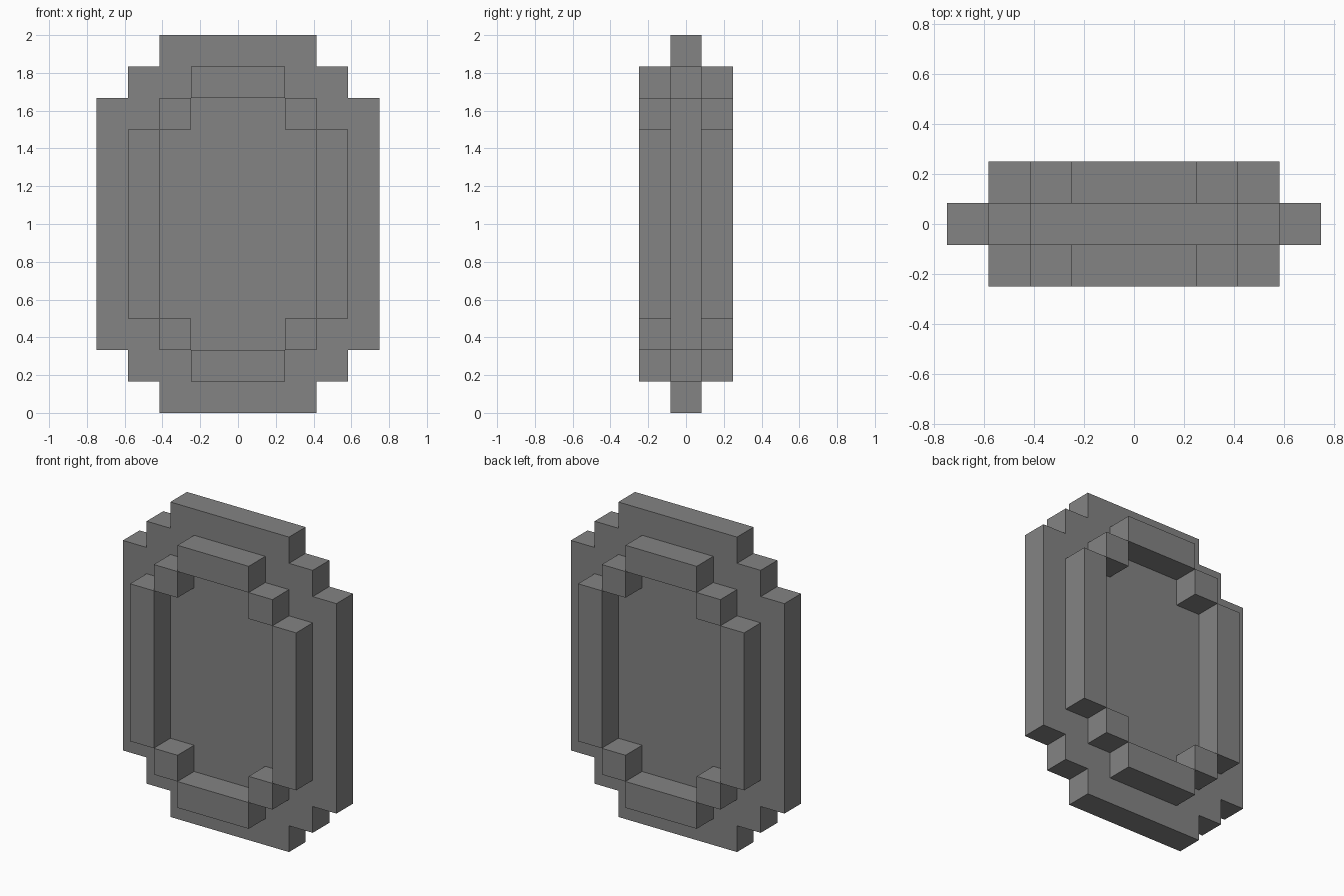
import bpy
import bmesh

U = 1 / 6  # one block of the stepped grid

if "Cube" in bpy.data.objects:
    bpy.data.objects.remove(bpy.data.objects["Cube"], do_unlink=True)

grey = bpy.data.materials.new("plain grey")
grey.use_nodes = True
grey.diffuse_color = (0.23, 0.23, 0.23, 1)
bsdf = grey.node_tree.nodes["Principled BSDF"]
bsdf.inputs["Base Color"].default_value = grey.diffuse_color
bsdf.inputs["Roughness"].default_value = 0.9


def prism(name, outline, y0, y1):
    """Extrude an x-z outline, given in blocks, from depth y0 to y1."""
    bm = bmesh.new()
    face = bm.faces.new([bm.verts.new((x * U, y0 * U, z * U)) for x, z in outline])
    extruded = bmesh.ops.extrude_face_region(bm, geom=[face])["geom"]
    verts = [v for v in extruded if isinstance(v, bmesh.types.BMVert)]
    bmesh.ops.translate(bm, verts=verts, vec=(0, (y1 - y0) * U, 0))
    bmesh.ops.recalc_face_normals(bm, faces=bm.faces)
    mesh = bpy.data.meshes.new(name)
    bm.to_mesh(mesh)
    bm.free()
    mesh.materials.append(grey)
    obj = bpy.data.objects.new(name, mesh)
    bpy.context.collection.objects.link(obj)


def bar(name, x0, x1, z0, z1, side):
    y0, y1 = sorted((0.5 * side, 1.5 * side))
    prism(name, [(x0, z0), (x1, z0), (x1, z1), (x0, z1)], y0, y1)


# Disc: stepped oval, mirrored from its upper left quarter
quarter = [(4.5, 10), (3.5, 10), (3.5, 11), (2.5, 11), (2.5, 12)]
half = quarter + [(-x, z) for x, z in reversed(quarter)]
prism("disc", half + [(-x, 12 - z) for x, z in half], -0.5, 0.5)

# Raised rim on both faces
for face, side in (("front", -1), ("back", 1)):
    for level, z in (("bottom", 1), ("top", 10)):
        bar(f"{face}_rim_{level}", -1.5, 1.5, z, z + 1, side)
    for hand, x in (("right", -3.5), ("left", 2.5)):
        bar(f"{face}_rim_{hand}", x, x + 1, 3, 9, side)
    for level, z in (("bottom", 2), ("top", 9)):
        for hand, x in (("right", -2.5), ("left", 1.5)):
            bar(f"{face}_rim_corner_{level}_{hand}", x, x + 1, z, z + 1, side)
